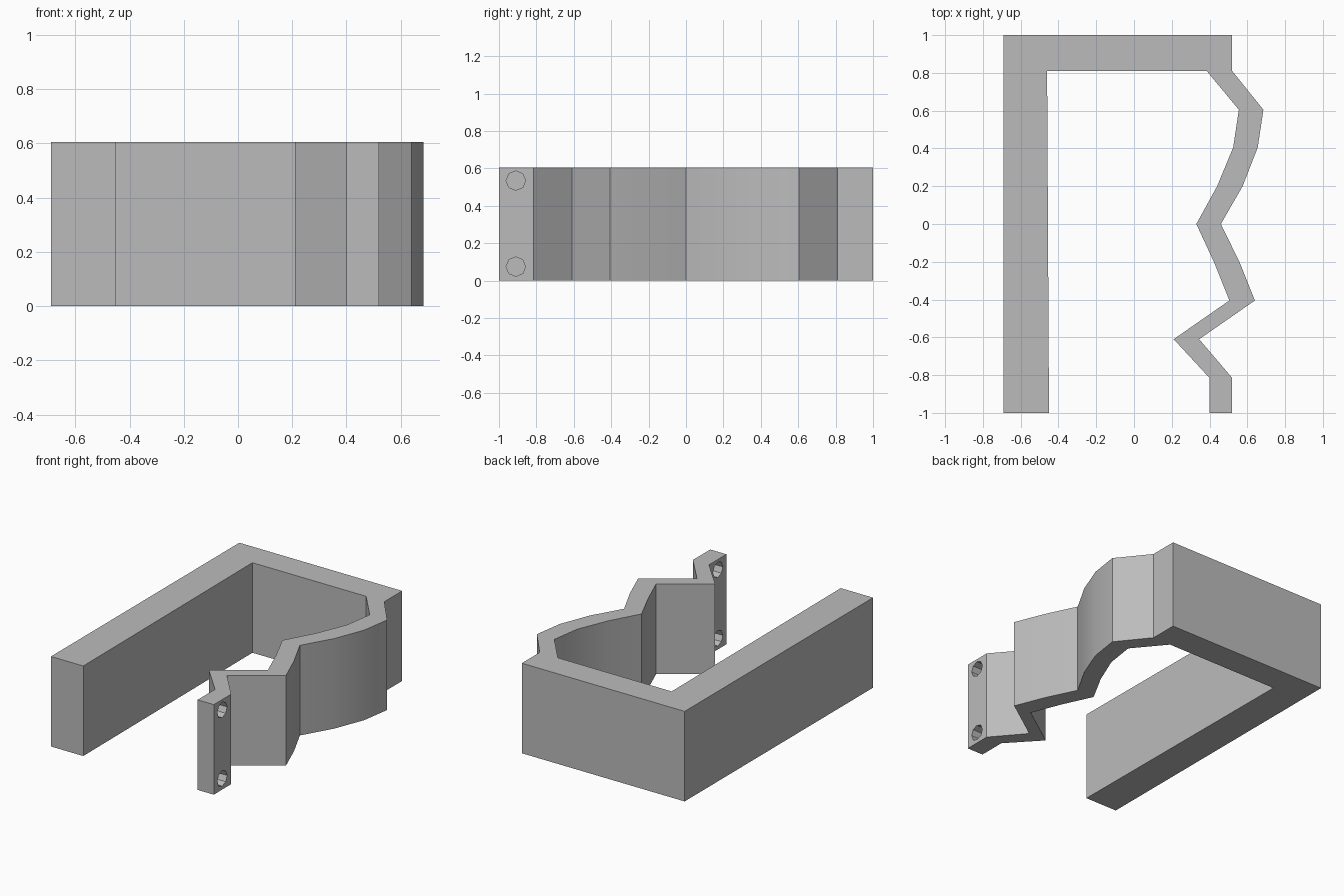
import bpy, bmesh, math

HEIGHT = 0.605

if "Cube" in bpy.data.objects:
    bpy.data.objects.remove(bpy.data.objects["Cube"], do_unlink=True)

grey = bpy.data.materials.new("plain grey")
grey.use_nodes = True
colour = (0.5, 0.5, 0.5, 1)
grey.diffuse_color = colour
grey.node_tree.nodes["Principled BSDF"].inputs["Base Color"].default_value = colour

# Outline: thick wall and back, then the zigzag arm outside and inside
wall = [(-0.45, -1), (-0.69, -1), (-0.69, 1), (0.52, 1)]
arm_outer = [(0.52, 0.81), (0.685, 0.605), (0.655, 0.405), (0.575, 0.2), (0.46, 0),
             (0.56, -0.205), (0.64, -0.405), (0.345, -0.61), (0.52, -0.815), (0.52, -1)]
arm_inner = [(0.4, -1), (0.4, -0.815), (0.21, -0.61), (0.505, -0.405), (0.425, -0.205),
             (0.33, 0), (0.44, 0.2), (0.525, 0.405), (0.555, 0.605), (0.385, 0.81)]
outline = wall + arm_outer + arm_inner + [(-0.46, 0.81)]

# Bracket body
bm = bmesh.new()
base = bm.faces.new([bm.verts.new((x, y, 0)) for x, y in outline])
top = bmesh.ops.extrude_face_region(bm, geom=[base])["geom"]
bmesh.ops.translate(bm, verts=[v for v in top if isinstance(v, bmesh.types.BMVert)],
                    vec=(0, 0, HEIGHT))
bmesh.ops.recalc_face_normals(bm, faces=bm.faces)
mesh = bpy.data.meshes.new("bracket")
bm.to_mesh(mesh)
bm.free()
mesh.materials.append(grey)
bracket = bpy.data.objects.new("bracket", mesh)
bpy.context.collection.objects.link(bracket)

# Screw holes through the arm tip
for z in (0.075, 0.535):
    bpy.ops.mesh.primitive_cylinder_add(vertices=8, radius=0.052, depth=0.4,
                                        location=(0.46, -0.91, z),
                                        rotation=(0, math.pi / 2, 0))
    cutter = bpy.context.object
    cutter.name = "hole_cutter"
    cutter.hide_render = True
    cutter.data.materials.append(grey)
    cut = bracket.modifiers.new("screw hole", "BOOLEAN")
    cut.operation = "DIFFERENCE"
    cut.solver = "EXACT"
    cut.object = cutter
    bpy.context.view_layer.objects.active = bracket
    bpy.ops.object.modifier_apply(modifier=cut.name)
    bpy.data.objects.remove(cutter, do_unlink=True)

# Soft bends, crisp corners
bpy.ops.object.select_all(action="DESELECT")
bracket.select_set(True)
bpy.context.view_layer.objects.active = bracket
bpy.ops.object.shade_smooth_by_angle(angle=math.radians(30))
